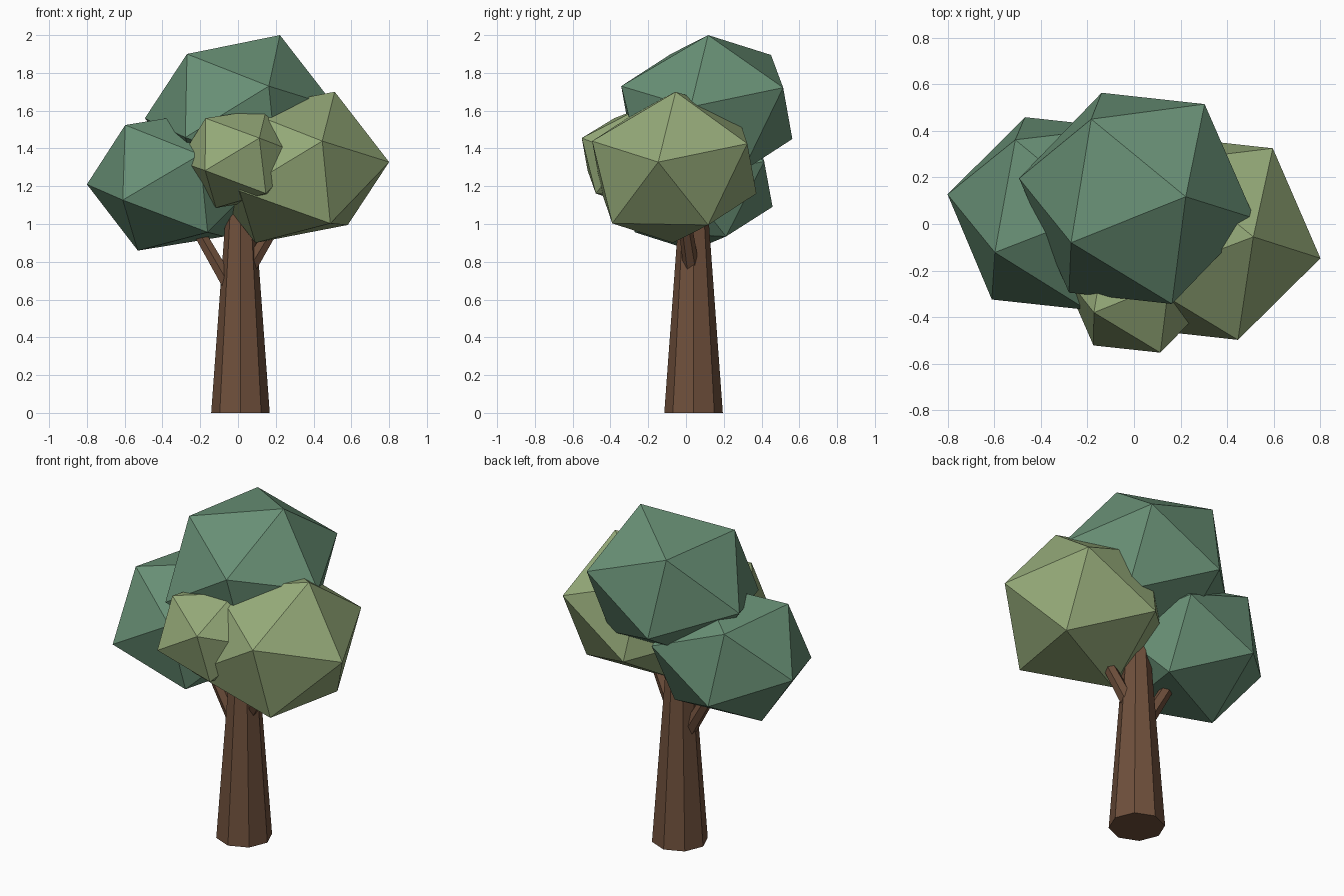
import bpy, bmesh
from mathutils import Vector, Matrix

if "Cube" in bpy.data.objects:
    bpy.data.objects.remove(bpy.data.objects["Cube"])


def material(name, rgb):
    m = bpy.data.materials.new(name)
    m.diffuse_color = (*rgb, 1)
    m.use_nodes = True
    m.node_tree.nodes["Principled BSDF"].inputs["Base Color"].default_value = m.diffuse_color
    return m


BARK = material("bark", (0.16, 0.08, 0.045))
DARK = material("dark_leaves", (0.14, 0.28, 0.18))
LIGHT = material("light_leaves", (0.30, 0.40, 0.19))


def finish(name, bm, mat):
    bmesh.ops.recalc_face_normals(bm, faces=bm.faces)
    mesh = bpy.data.meshes.new(name)
    bm.to_mesh(mesh)
    bm.free()
    mesh.materials.append(mat)
    ob = bpy.data.objects.new(name, mesh)
    bpy.context.collection.objects.link(ob)
    return ob


def limb(name, start, end, r1, r2, sides):
    """Tapered prism running from start to end."""
    start, end = Vector(start), Vector(end)
    axis = end - start
    bm = bmesh.new()
    bmesh.ops.create_cone(bm, cap_ends=True, segments=sides, radius1=r1,
                          radius2=r2, depth=axis.length)
    rot = Vector((0, 0, 1)).rotation_difference(axis).to_matrix().to_4x4()
    bm.transform(Matrix.Translation((start + end) / 2) @ rot)
    return finish(name, bm, BARK)


def leaf_clump(name, centre, corners, mat):
    """Icosahedron about centre, turned and squashed so one face has these corners."""
    centre = Vector(centre)
    bm = bmesh.new()
    bmesh.ops.create_icosphere(bm, subdivisions=1, radius=1)
    bm.faces.ensure_lookup_table()
    source = Matrix([v.co for v in bm.faces[0].verts]).transposed()
    target = Matrix([Vector(c) - centre for c in corners]).transposed()
    fit = target @ source.inverted()
    bm.transform(Matrix.Translation(centre) @ fit.to_4x4())
    return finish(name, bm, mat)


# Trunk and the two branches
limb("trunk", (0.013, 0.04, 0), (0.013, 0.04, 1.2), 0.155, 0.067, 8)
limb("left_branch", (0.013, 0.04, 0.575), (-0.33, 0.045, 1.17), 0.045, 0.03, 6)
limb("right_branch", (0.013, 0.04, 0.69), (0.30, -0.03, 1.17), 0.045, 0.03, 6)

# Leaf clumps
leaf_clump("top_leaves", (0.012, 0.11, 1.59),
           [(0.222, 0.117, 2.0), (-0.27, -0.08, 1.90), (0.163, -0.343, 1.73)], DARK)
leaf_clump("left_leaves", (-0.335, 0.045, 1.229),
           [(-0.80, 0.127, 1.21), (-0.597, -0.122, 1.524), (-0.61, -0.324, 1.127)], DARK)
leaf_clump("right_leaves", (0.302, -0.062, 1.30),
           [(0.80, -0.147, 1.328), (0.512, -0.055, 1.70), (0.446, -0.497, 1.439)], LIGHT)
leaf_clump("front_leaves", (0.017, -0.255, 1.348),
           [(0.113, -0.552, 1.455), (-0.172, -0.38, 1.56), (-0.174, -0.521, 1.283)], LIGHT)
